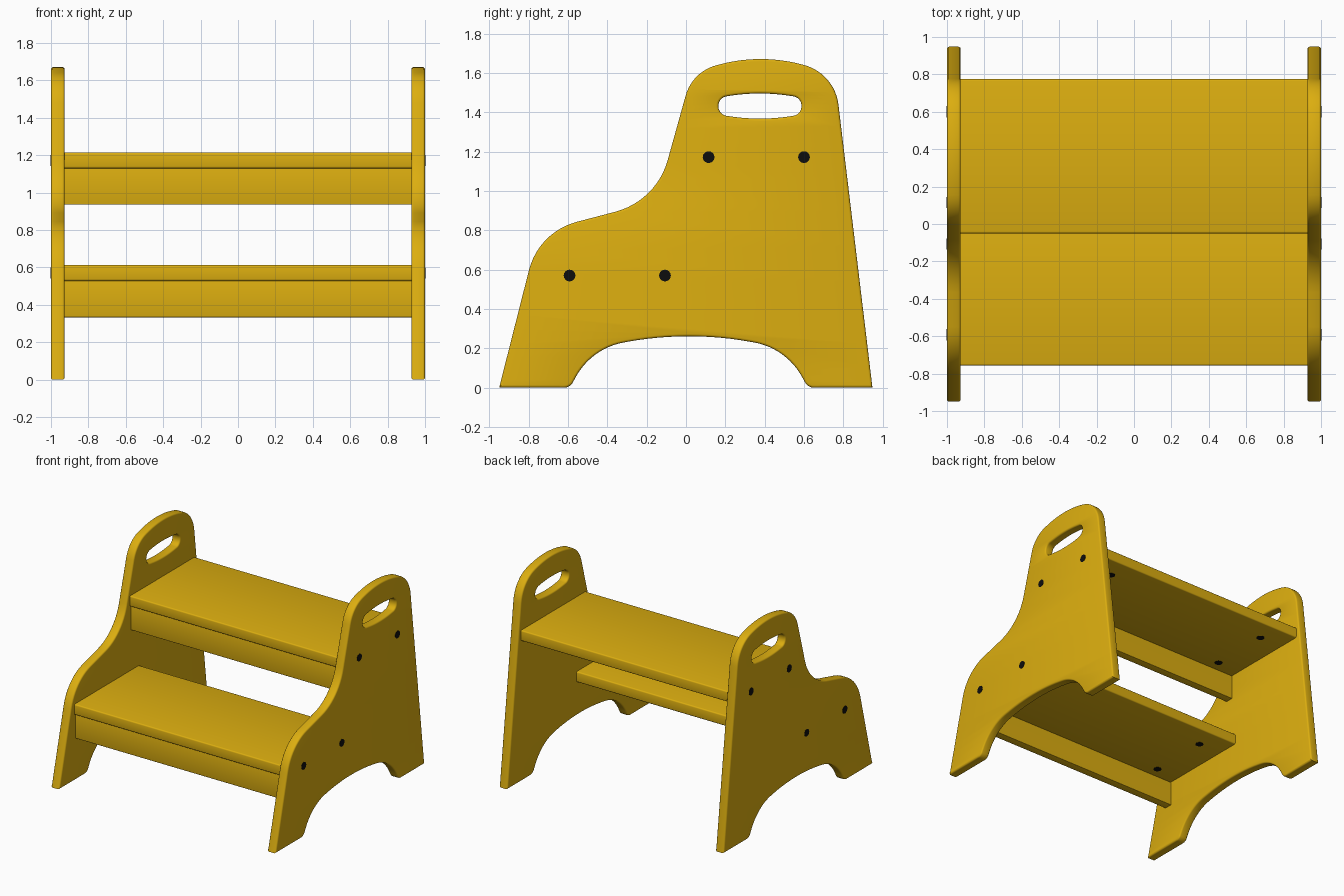
import bpy, bmesh, math
from mathutils import Vector, Matrix

cube = bpy.data.objects.get("Cube")
if cube:
    bpy.data.objects.remove(cube, do_unlink=True)


def material(name, color):
    mat = bpy.data.materials.new(name)
    mat.use_nodes = True
    mat.diffuse_color = color
    mat.node_tree.nodes["Principled BSDF"].inputs["Base Color"].default_value = color
    return mat


WOOD = material("golden_wood", (0.716, 0.423, 0.005, 1))
BLACK = material("black_hardware", (0.004, 0.004, 0.004, 1))
INNER, THICK, ROUND = 0.927, 0.073, 0.012


def add_object(name, mesh, mat):
    obj = bpy.data.objects.new(name, mesh)
    bpy.context.collection.objects.link(obj)
    mesh.materials.clear()
    mesh.materials.append(mat)
    return obj


def smooth(obj):
    bpy.ops.object.select_all(action='DESELECT')
    obj.select_set(True)
    bpy.context.view_layer.objects.active = obj
    bpy.ops.object.shade_smooth_by_angle(angle=math.radians(35))


def rounded_spline(curve, corners):
    """Closed outline of corners (y, z, tangent length), each filleted by an arc."""
    nodes = []
    for i, (y, z, t) in enumerate(corners):
        p = Vector((y, z, 0))
        a = (Vector((*corners[i - 1][:2], 0)) - p).normalized()
        b = (Vector((*corners[(i + 1) % len(corners)][:2], 0)) - p).normalized()
        if t == 0:
            nodes.append((p, p, p))
            continue
        turn = math.pi - a.angle(b)
        k = t * (1 - 4 / 3 * math.tan(turn / 4) / math.tan(turn / 2))
        start, end = p + a * t, p + b * t
        nodes.append((start, start, p + a * k))
        nodes.append((p + b * k, end, end))
    spline = curve.splines.new('BEZIER')
    spline.use_cyclic_u = True
    spline.bezier_points.add(len(nodes) - 1)
    for point, (left, co, right) in zip(spline.bezier_points, nodes):
        point.handle_left_type = point.handle_right_type = 'FREE'
        point.co, point.handle_left, point.handle_right = co, left, right


# Side panel outline: stepped front, rounded top, arched foot
outline = [
    (-0.95, 0, 0), (-0.749, 0.792, 0.2), (-0.151, 0.949, 0.215),
    (0.032, 1.606, 0.125), (0.38, 1.70, 0.22), (0.756, 1.598, 0.16),
    (0.948, 0, 0), (0.62, 0, 0.03), (0.51, 0.20, 0.165),
    (0.015, 0.29, 0.32), (-0.48, 0.20, 0.165), (-0.59, 0, 0.03),
]
# Hand hold slot
slot = [
    (0.165, 1.388, 0.042), (0.375, 1.357, 0.15), (0.587, 1.388, 0.042),
    (0.587, 1.475, 0.042), (0.375, 1.507, 0.15), (0.165, 1.475, 0.042),
]


def panel_mesh():
    curve = bpy.data.curves.new("panel_profile", 'CURVE')
    curve.dimensions, curve.fill_mode = '2D', 'BOTH'
    curve.resolution_u = 12
    curve.extrude = THICK / 2 - ROUND
    curve.bevel_depth, curve.bevel_resolution, curve.offset = ROUND, 2, -ROUND
    rounded_spline(curve, outline)
    rounded_spline(curve, slot)
    helper = bpy.data.objects.new("panel_profile", curve)
    bpy.context.collection.objects.link(helper)
    graph = bpy.context.evaluated_depsgraph_get()
    mesh = bpy.data.meshes.new_from_object(helper.evaluated_get(graph))
    bpy.data.objects.remove(helper, do_unlink=True)
    # Weld caps to the rim and stand the panel upright
    bm = bmesh.new()
    bm.from_mesh(mesh)
    bmesh.ops.remove_doubles(bm, verts=bm.verts, dist=0.0005)
    turn = Matrix(((0, 0, 1, 0), (1, 0, 0, 0), (0, 1, 0, 0), (0, 0, 0, 1)))
    bm.transform(turn)
    bmesh.ops.recalc_face_normals(bm, faces=bm.faces)
    bm.to_mesh(mesh)
    bm.free()
    return mesh


def board(name, y0, y1, z0, z1, radius):
    """Board between the panels with its long edges rounded."""
    bm = bmesh.new()
    bmesh.ops.create_cube(bm, size=1)
    size = Vector((2 * INNER, y1 - y0, z1 - z0))
    bm.transform(Matrix.Translation((0, (y0 + y1) / 2, (z0 + z1) / 2)) @ Matrix.Diagonal((*size, 1)))
    long_edges = [e for e in bm.edges if abs(e.verts[0].co.x - e.verts[1].co.x) > 1]
    bmesh.ops.bevel(bm, geom=long_edges, offset=radius, segments=3, profile=0.5, affect='EDGES')
    mesh = bpy.data.meshes.new(name)
    bm.to_mesh(mesh)
    bm.free()
    smooth(add_object(name, mesh, WOOD))


def peg(name, center, depth, axis):
    bm = bmesh.new()
    bmesh.ops.create_cone(bm, cap_ends=True, segments=16, radius1=0.03, radius2=0.03, depth=depth)
    if axis == 'X':
        bm.transform(Matrix.Rotation(math.pi / 2, 4, 'Y'))
    bm.transform(Matrix.Translation(center))
    mesh = bpy.data.meshes.new(name)
    bm.to_mesh(mesh)
    bm.free()
    smooth(add_object(name, mesh, BLACK))


# Side panels
for side, sign in (("left", 1), ("right", -1)):
    panel = add_object(side + "_side_panel", panel_mesh(), WOOD)
    panel.location.x = sign * (1 - THICK / 2)
    smooth(panel)

# Treads, risers and their fixings
for level, front, top in (("lower", -0.757, 0.613), ("upper", -0.05, 1.215)):
    under = top - 0.085
    board(level + "_tread", front, front + 0.825, under, top, 0.01)
    board(level + "_riser", front + 0.015, front + 0.08, top - 0.28, under, 0.004)
    for side, sign in (("left", 1), ("right", -1)):
        for place, inset in (("front", 0.165), ("back", 0.65)):
            label = f"{level}_{side}_{place}"
            y = front + inset
            peg(label + "_bolt", (sign * 0.962, y, top - 0.043), 0.08, 'X')
            peg(label + "_barrel_nut", (sign * 0.725, y, under + 0.018), 0.04, 'Z')
